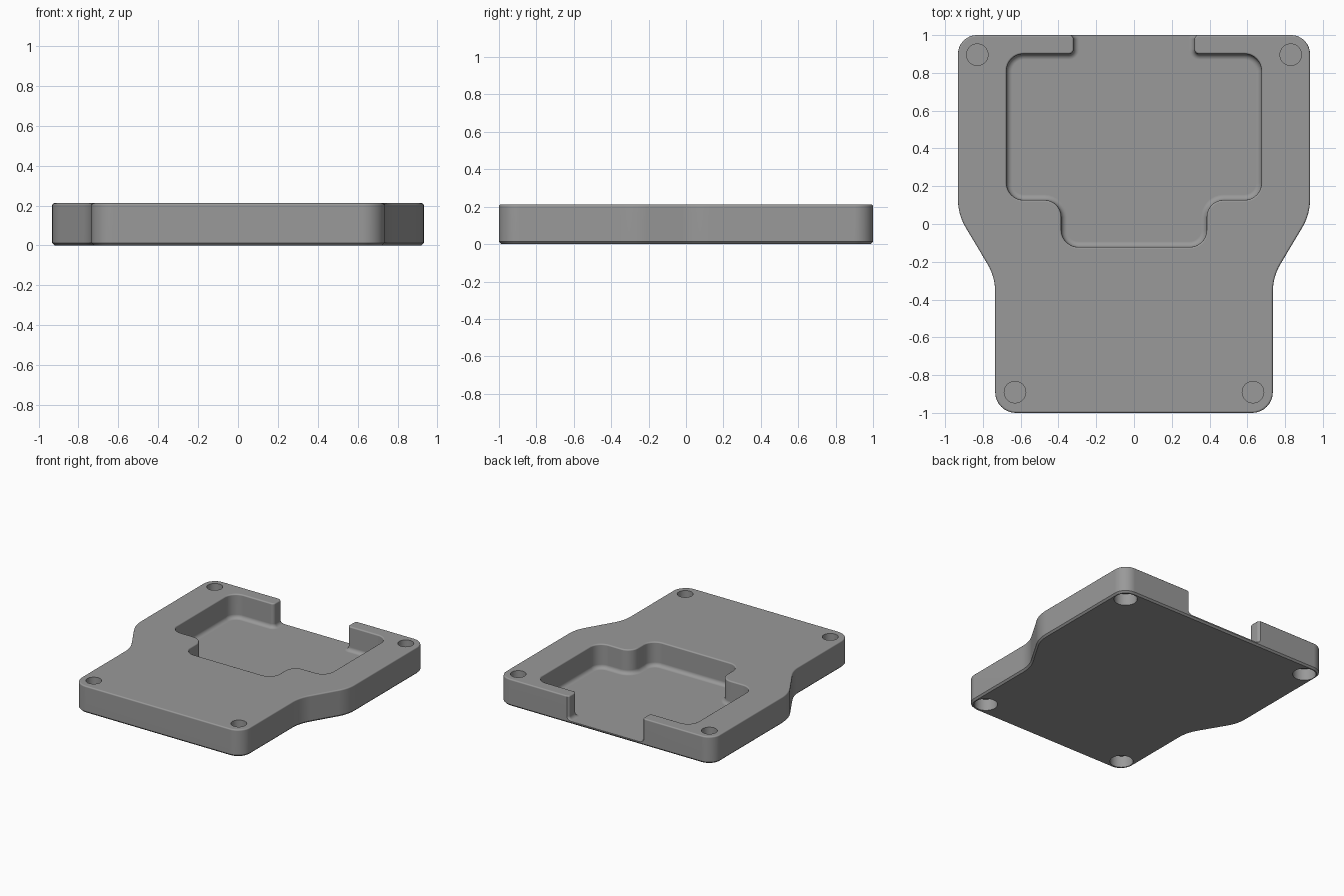
import bpy, bmesh, math
from mathutils import Vector

if "Cube" in bpy.data.objects:
    bpy.data.objects.remove(bpy.data.objects["Cube"])

TOP, FLOOR = 0.212, 0.022

grey = bpy.data.materials.new("plain grey")
grey.diffuse_color = (0.32, 0.32, 0.32, 1)
grey.use_nodes = True
grey.node_tree.nodes["Principled BSDF"].inputs["Base Color"].default_value = grey.diffuse_color


def mirrored(right):
    """Close a right-hand run of (x, y, radius) corners into a symmetric loop."""
    return right + [(-x, y, r) for x, y, r in reversed(right)]


def rounded(corners, inset, seg=8):
    """Counter-clockwise outline, offset inwards, with every corner rounded."""
    pts, n = [], len(corners)
    for i, (x, y, r) in enumerate(corners):
        c = Vector((x, y))
        a = (c - Vector(corners[i - 1][:2])).normalized()
        b = (Vector(corners[(i + 1) % n][:2]) - c).normalized()
        na, nb = Vector((-a.y, a.x)), Vector((-b.y, b.x))
        turn = math.atan2(a.x * b.y - a.y * b.x, a.dot(b))
        s = 1 if turn > 0 else -1
        c = c + (na + nb) * (inset / (1 + na.dot(nb)))
        rad = max(r - s * inset, 0.004)
        centre = c + (na + nb) * (s * rad / (1 + na.dot(nb)))
        start = -na * s * rad
        for k in range(seg + 1):
            t = turn * k / seg
            pts.append(centre + Vector((start.x * math.cos(t) - start.y * math.sin(t),
                                        start.x * math.sin(t) + start.y * math.cos(t))))
    return pts


def stack(name, corners, levels):
    """Solid through a pile of outlines given as (z, inset)."""
    bm = bmesh.new()
    rings = [[bm.verts.new((p.x, p.y, z)) for p in rounded(corners, d)] for z, d in levels]
    n = len(rings[0])
    for lo, hi in zip(rings, rings[1:]):
        for i in range(n):
            j = (i + 1) % n
            bm.faces.new((lo[i], lo[j], hi[j], hi[i]))
    bm.faces.new(rings[0][::-1])
    bm.faces.new(rings[-1])
    me = bpy.data.meshes.new(name)
    bm.to_mesh(me)
    bm.free()
    ob = bpy.data.objects.new(name, me)
    ob.data.materials.append(grey)
    bpy.context.collection.objects.link(ob)
    return ob


def arc(r, seg=5):
    """Quarter round as (height, inset) pairs, from the flat face to the wall."""
    return [(r * (1 - math.cos(t)), r * (1 - math.sin(t)))
            for t in (math.pi / 2 * k / seg for k in range(seg + 1))]


# Plate: wide back, narrow front, softened top and bottom rims
outline = mirrored([(0.735, -1, 0.11), (0.735, -0.28, 0.29),
                    (0.932, 0.05, 0.29), (0.932, 1, 0.1)])
plate = stack("base_plate", outline,
              [(0, 0.013), (0.013, 0)] + [(TOP - h, d) for h, d in reversed(arc(0.01, 3))])

# Pocket: stepped recess with a slot through the back wall
recess = mirrored([(0.385, -0.122, 0.09), (0.385, 0.127, 0.09), (0.675, 0.127, 0.09),
                   (0.675, 0.9, 0.09), (0.32, 0.9, 0.025), (0.32, 0.985, 0.015),
                   (0.345, 1.01, 0.015), (0.345, 1.2, 0.01)])
rim = [(TOP - 0.01, 0), (TOP - 0.007, -0.001), (TOP - 0.003, -0.004), (TOP, -0.01),
       (TOP + 0.05, -0.01)]
cutters = [stack("pocket_cutter", recess, [(FLOOR + h, d) for h, d in arc(0.03)] + rim)]

# Screw holes: narrow from above, wide from below, thin web between
for x, y in ((0.83, 0.896), (0.63, -0.89)):
    for s in (-1, 1):
        for r, z0, z1 in ((0.057, 0.105, 0.3), (0.083, -0.1, 0.09)):
            bpy.ops.mesh.primitive_cylinder_add(vertices=40, radius=r, depth=z1 - z0,
                                                location=(s * x, y, (z0 + z1) / 2))
            hole = bpy.context.object
            hole.name = "hole_cutter"
            hole.data.materials.append(grey)
            cutters.append(hole)

bpy.ops.object.select_all(action='DESELECT')
bpy.context.view_layer.objects.active = plate
plate.select_set(True)
for c in cutters:
    m = plate.modifiers.new("cut", 'BOOLEAN')
    m.operation, m.solver, m.object = 'DIFFERENCE', 'EXACT', c
    bpy.ops.object.modifier_apply(modifier=m.name)
    bpy.data.objects.remove(c)

bpy.ops.object.shade_smooth_by_angle(angle=math.radians(32))
wn = plate.modifiers.new("flat_tops", 'WEIGHTED_NORMAL')
wn.keep_sharp = True
